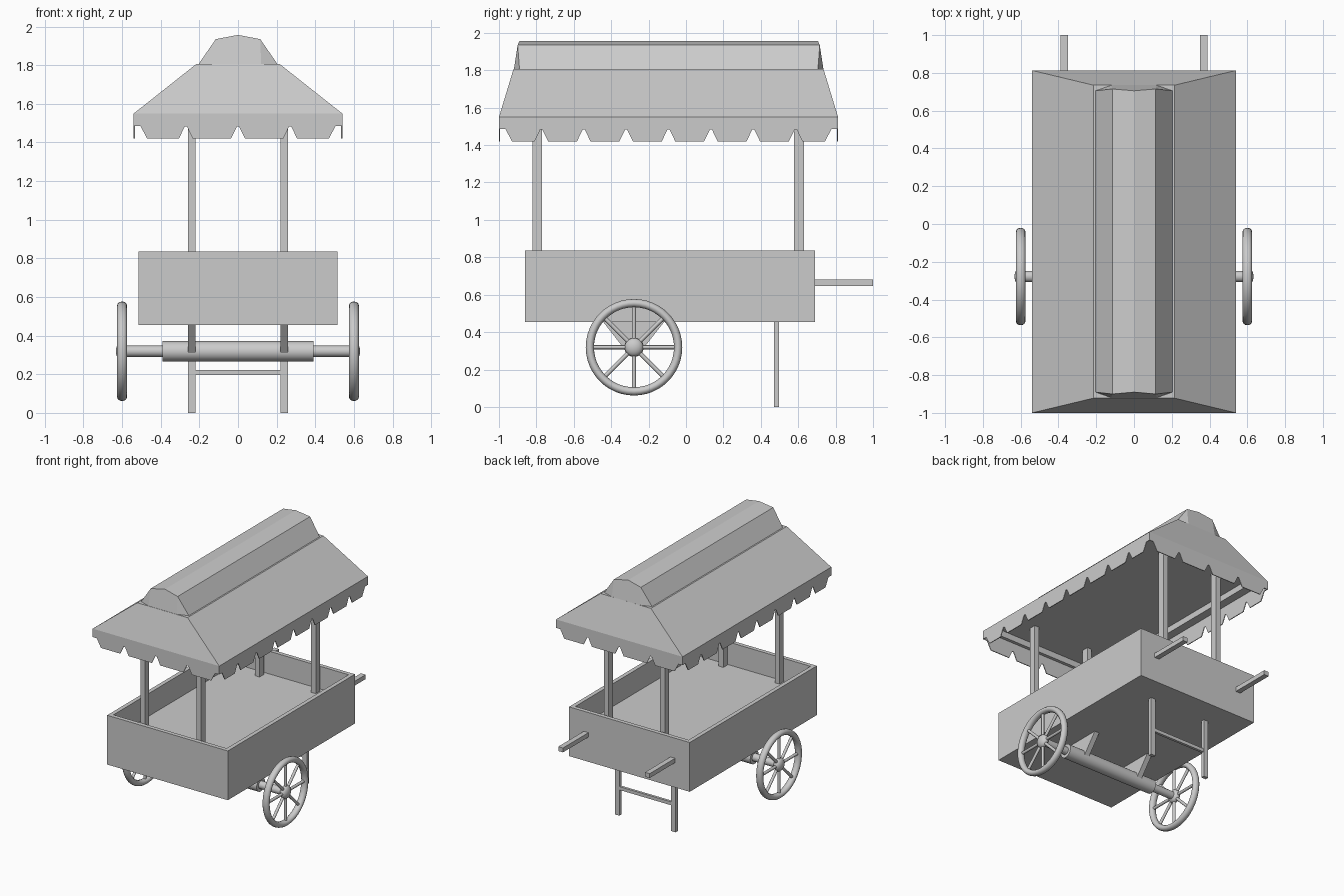
import bpy, bmesh, math
from mathutils import Matrix, Vector

if "Cube" in bpy.data.objects:
    bpy.data.objects.remove(bpy.data.objects["Cube"])

grey = bpy.data.materials.new("plain grey")
grey.diffuse_color = (0.6, 0.6, 0.6, 1)
grey.use_nodes = True
grey.node_tree.nodes["Principled BSDF"].inputs["Base Color"].default_value = grey.diffuse_color


def finish(name, bm, smooth=False):
    bmesh.ops.recalc_face_normals(bm, faces=bm.faces)
    me = bpy.data.meshes.new(name)
    bm.to_mesh(me)
    bm.free()
    me.materials.append(grey)
    ob = bpy.data.objects.new(name, me)
    bpy.context.collection.objects.link(ob)
    if smooth:
        bpy.ops.object.select_all(action='DESELECT')
        ob.select_set(True)
        bpy.context.view_layer.objects.active = ob
        bpy.ops.object.shade_smooth_by_angle(angle=math.radians(40))
    return ob


def add_box(bm, x0, x1, y0, y1, z0, z1):
    m = Matrix.Translation(((x0 + x1) / 2, (y0 + y1) / 2, (z0 + z1) / 2)) @ Matrix.Diagonal((x1 - x0, y1 - y0, z1 - z0, 1))
    return bmesh.ops.create_cube(bm, size=1, matrix=m)["verts"]


def box(name, *dims):
    bm = bmesh.new()
    add_box(bm, *dims)
    return finish(name, bm)


def add_rod(bm, a, b, r, seg):
    a, b = Vector(a), Vector(b)
    d = b - a
    m = Matrix.Translation((a + b) / 2) @ d.to_track_quat('Z', 'Y').to_matrix().to_4x4()
    bmesh.ops.create_cone(bm, cap_ends=True, segments=seg, radius1=r, radius2=r, depth=d.length, matrix=m)


def bridge_rings(bm, rings, cap=True):
    vs = [[bm.verts.new(p) for p in r] for r in rings]
    n = len(vs[0])
    for a, b in zip(vs, vs[1:]):
        for i in range(n):
            bm.faces.new((a[i], a[(i + 1) % n], b[(i + 1) % n], b[i]))
    if cap:
        bm.faces.new(vs[0])
        bm.faces.new(vs[-1])


def rect(x, y0, y1, z):
    return [(-x, y0, z), (x, y0, z), (x, y1, z), (-x, y1, z)]


# Open tray body
bm = bmesh.new()
add_box(bm, -0.515, 0.515, -0.86, 0.69, 0.455, 0.835)
top = max(bm.faces, key=lambda f: f.calc_center_median().z)
bmesh.ops.inset_region(bm, faces=[top], thickness=0.045)
ext = bmesh.ops.extrude_face_region(bm, geom=[top])["geom"]
bmesh.ops.translate(bm, vec=(0, 0, -0.175), verts=[g for g in ext if isinstance(g, bmesh.types.BMVert)])
if top.is_valid:
    bmesh.ops.delete(bm, geom=[top], context='FACES_ONLY')
finish("cart_body", bm)

# Posts, handles, legs and axle brackets, left and right
for s, side in ((-1, "left"), (1, "right")):
    c = 0.24 * s
    box(side + "_front_post", c - 0.02, c + 0.02, -0.82, -0.77, 0.655, 1.605)
    box(side + "_back_post", c - 0.02, c + 0.02, 0.577, 0.63, 0.655, 1.605)
    box(side + "_leg", c - 0.02, c + 0.02, 0.47, 0.497, 0, 0.46)
    h = 0.37 * s
    box(side + "_handle", h - 0.02, h + 0.02, 0.68, 1.0, 0.646, 0.68)
    bm = bmesh.new()
    prof = [(-0.445, 0.457), (-0.115, 0.457), (-0.25, 0.285), (-0.31, 0.285)]
    bridge_rings(bm, [[(c + dx, y, z) for y, z in prof] for dx in (-0.02, 0.02)])
    finish(side + "_axle_bracket", bm)
box("leg_crossbar", -0.23, 0.23, 0.474, 0.494, 0.197, 0.223)

# Axle
AY, AZ = -0.278, 0.319
bm = bmesh.new()
add_rod(bm, (-0.39, AY, AZ), (0.39, AY, AZ), 0.052, 32)
add_rod(bm, (-0.6, AY, AZ), (0.6, AY, AZ), 0.029, 24)
finish("axle", bm, True)

# Spoked wheels
for s, side in ((-1, "left"), (1, "right")):
    c = Vector((0.6 * s, AY, AZ))
    bm = bmesh.new()
    N, M = 48, 12
    ring = []
    for i in range(N):
        a = 2 * math.pi * i / N
        sec = []
        for j in range(M):
            b = 2 * math.pi * j / M
            r = 0.236 + 0.022 * math.cos(b)
            sec.append(bm.verts.new(c + Vector((0.026 * math.sin(b), r * math.cos(a), r * math.sin(a)))))
        ring.append(sec)
    for i in range(N):
        for j in range(M):
            p, q, k = ring[i], ring[(i + 1) % N], (j + 1) % M
            bm.faces.new((p[j], q[j], q[k], p[k]))
    finish(side + "_wheel_rim", bm, True)
    bm = bmesh.new()
    for i in range(8):
        a = math.pi * i / 4
        add_rod(bm, c, c + Vector((0, math.cos(a), math.sin(a))) * 0.225, 0.011, 10)
    finish(side + "_wheel_spokes", bm, True)
    bm = bmesh.new()
    bmesh.ops.create_uvsphere(bm, u_segments=24, v_segments=12, radius=0.05,
                              matrix=Matrix.Translation(c) @ Matrix.Diagonal((0.65, 1, 1, 1)))
    finish(side + "_wheel_hub", bm, True)

# Hipped roof with a shallow recessed ceiling
X, Y0, Y1, ZE = 0.54, -1.0, 0.813, 1.55
bm = bmesh.new()
bridge_rings(bm, [rect(0.215, -0.922, 0.735, 1.807), rect(X, Y0, Y1, ZE),
                  rect(X - 0.07, Y0 + 0.03, Y1 - 0.03, ZE),
                  rect(X - 0.07, Y0 + 0.03, Y1 - 0.03, ZE + 0.047)])
finish("roof", bm)

# Ridge cap with folded ends
bm = bmesh.new()
sec = [(-0.205, 1.805, 0.03), (-0.115, 1.935, 0.02), (0, 1.957, 0.03), (0.115, 1.935, 0.02), (0.205, 1.805, 0.03)]
ends = []
for y, s in ((-0.92, 1), (0.735, -1)):
    v = [bm.verts.new((x, y + s * d, z)) for x, z, d in sec]
    bl, br = [bm.verts.new((x, y, 1.805)) for x in (-0.12, 0.12)]
    bm.faces.new((v[0], v[1], bl))
    bm.faces.new((bl, v[1], v[2], v[3], br))
    bm.faces.new((br, v[3], v[4]))
    ends.append((v, bl, br))
(a, al, ar), (b, bl, br) = ends
for i in range(4):
    bm.faces.new((a[i], a[i + 1], b[i + 1], b[i]))
bm.faces.new((a[0], al, ar, a[4], b[4], br, bl, b[0]))
finish("roof_ridge_cap", bm)


# Notched skirt strips around the eaves
def skirt(name, start, end, n):
    start, end = Vector(start), Vector(end)
    L = (end - start).length
    d = (end - start) / L
    inward = Vector((-d.y, d.x, 0)) * 0.006
    pts = [(0, ZE), (0, 1.485), (0.035, 1.485), (0.07, 1.42)]
    for k in range(1, n):
        m = L * k / n
        pts += [(m - 0.036, 1.42), (m - 0.006, 1.482), (m + 0.006, 1.482), (m + 0.036, 1.42)]
    pts += [(L - 0.07, 1.42), (L - 0.035, 1.485), (L, 1.485), (L, ZE)]
    bm = bmesh.new()
    loop = [start + d * t + Vector((0, 0, z)) for t, z in pts]
    bridge_rings(bm, [loop, [p + inward for p in loop]])
    finish(name, bm)


corners = [(-X, Y0, 0), (X, Y0, 0), (X, Y1, 0), (-X, Y1, 0)]
for i, (nm, n) in enumerate((("front", 4), ("right", 8), ("back", 4), ("left", 8))):
    skirt(nm + "_roof_skirt", corners[i], corners[(i + 1) % 4], n)
